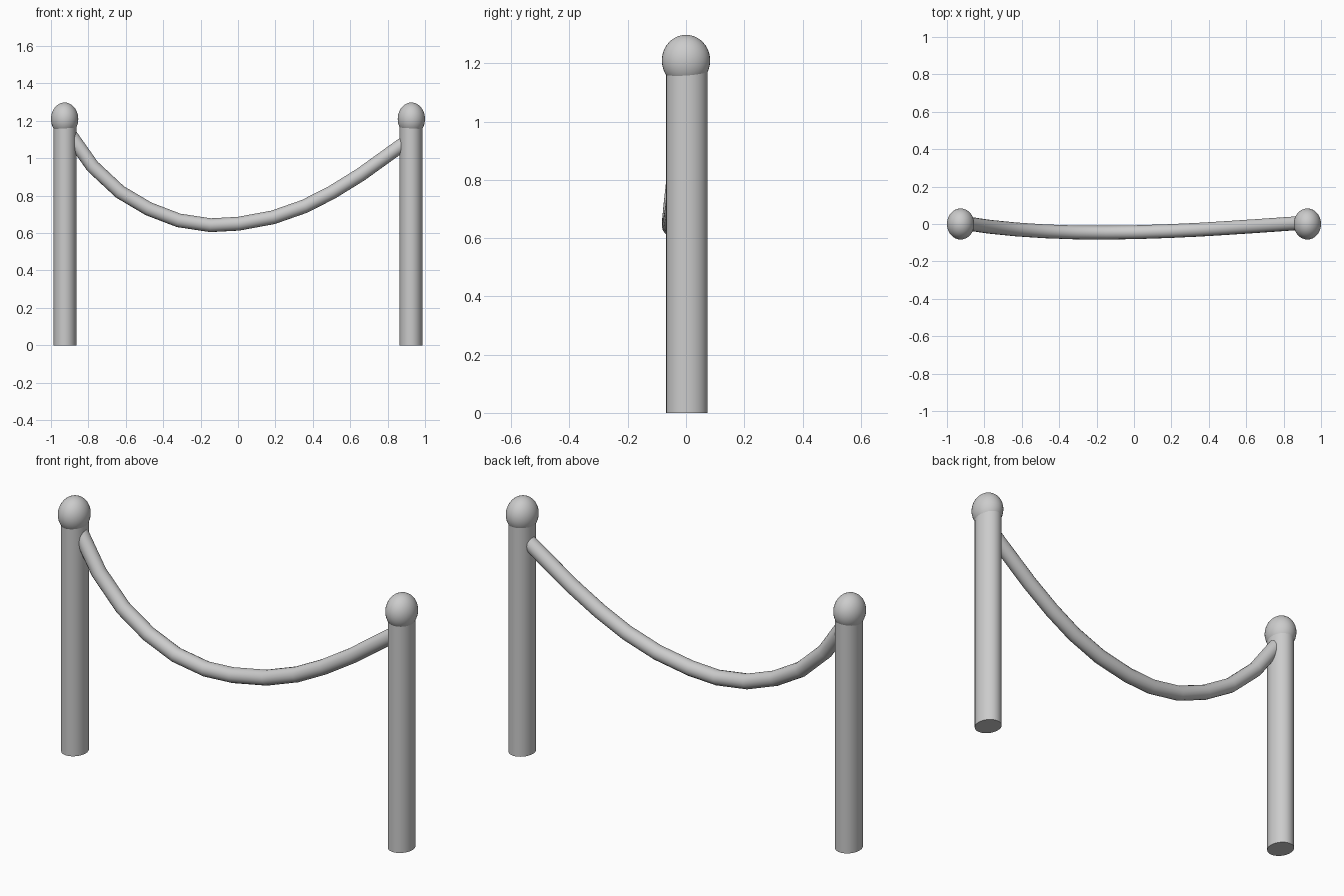
import bpy
import math

if "Cube" in bpy.data.objects:
    bpy.data.objects.remove(bpy.data.objects["Cube"])


def finish(obj, name):
    obj.name = name
    bpy.ops.object.shade_smooth_by_angle(angle=math.radians(40))


# Posts with slightly oval section, and ball finials
for side, sx in (("left", -1), ("right", 1)):
    bpy.ops.mesh.primitive_cylinder_add(vertices=32, radius=1, depth=1.17,
                                        location=(sx * 0.925, 0.003, 0.585))
    post = bpy.context.object
    post.scale = (0.061, 0.071, 1)
    finish(post, side + "_post")

    bpy.ops.mesh.primitive_uv_sphere_add(segments=32, ring_count=20, radius=1,
                                         location=(sx * 0.927, 0, 1.21))
    ball = bpy.context.object
    ball.scale = (0.073, 0.083, 0.088)
    finish(ball, side + "_finial")

# Sagging rope, bowed slightly forward, ends buried in the posts
path = [(-0.90, 0.004, 1.13), (-0.778, -0.014, 0.957), (-0.631, -0.029, 0.82),
        (-0.479, -0.039, 0.73), (-0.318, -0.045, 0.668), (-0.147, -0.046, 0.642),
        (0.003, -0.044, 0.65), (0.187, -0.038, 0.684), (0.356, -0.03, 0.743),
        (0.503, -0.021, 0.818), (0.655, -0.011, 0.912), (0.90, 0.006, 1.088)]
curve = bpy.data.curves.new("rope", 'CURVE')
curve.dimensions = '3D'
curve.bevel_depth = 0.037
curve.bevel_resolution = 6
curve.use_fill_caps = True
spline = curve.splines.new('POLY')
spline.points.add(len(path) - 1)
for point, co in zip(spline.points, path):
    point.co = (*co, 1)
spline.use_smooth = True
rope = bpy.data.objects.new("rope", curve)
bpy.context.collection.objects.link(rope)
bpy.ops.object.select_all(action='DESELECT')
rope.select_set(True)
bpy.context.view_layer.objects.active = rope
bpy.ops.object.convert(target='MESH')
finish(bpy.context.object, "rope")
